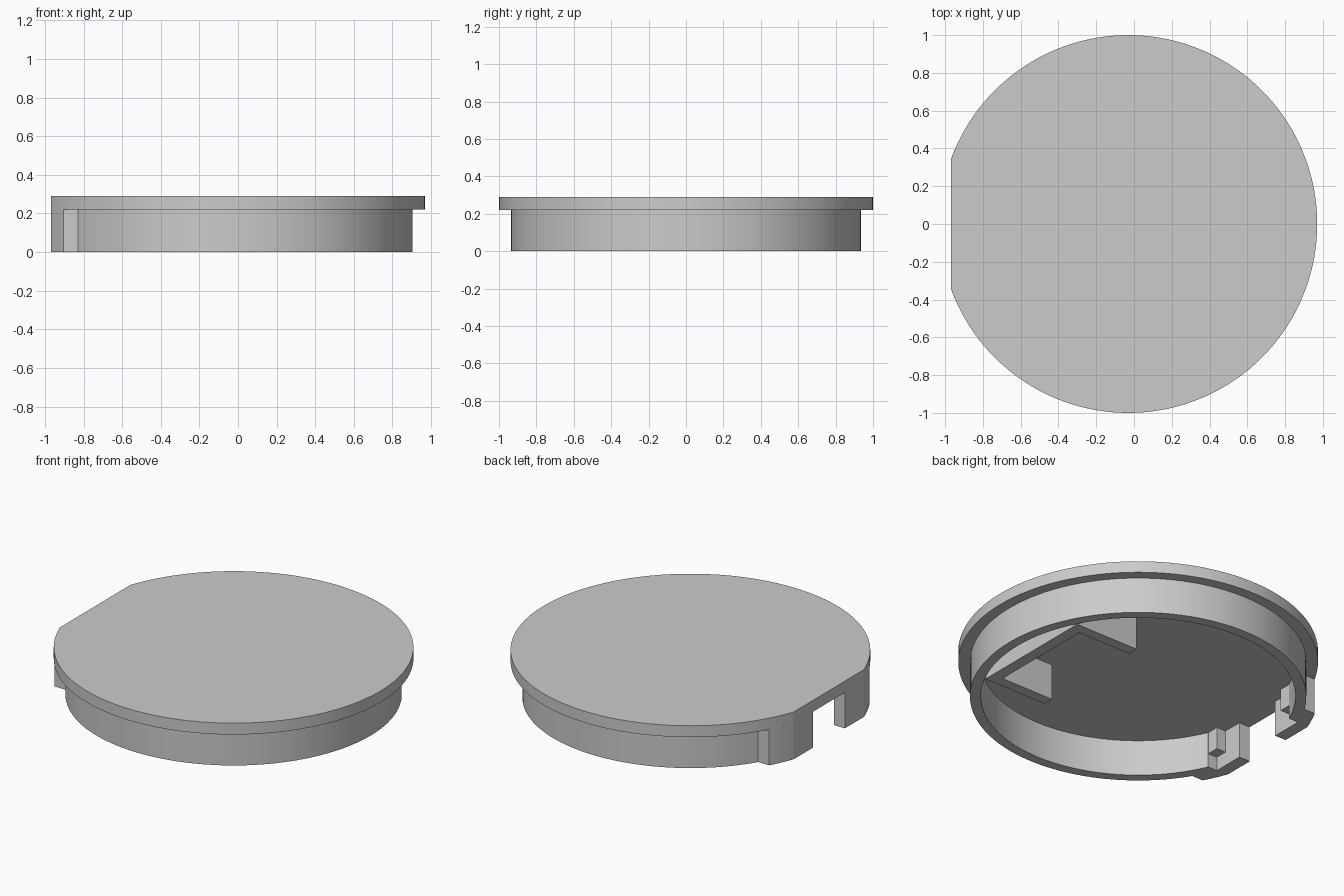
import bpy
import bmesh
from math import asin, cos, sin, pi

if "Cube" in bpy.data.objects:
    bpy.data.objects.remove(bpy.data.objects["Cube"], do_unlink=True)

CENTRE_X = -0.03              # disc axis
LID_Z, TOP_Z = 0.22, 0.29
LID_R, WALL_R, INNER_R = 1.0, 0.935, 0.875
FLAT, FLAT_IN = -0.94, -0.865  # flat side, outer and inner face
NOTCH, POCKET, LUG = 0.155, 0.35, 0.485  # half widths along the flat side

grey = bpy.data.materials.new("light grey plastic")
grey.use_nodes = True
colour = (0.6, 0.6, 0.6, 1)
grey.diffuse_color = colour
grey.node_tree.nodes["Principled BSDF"].inputs["Base Color"].default_value = colour


def arc(radius, start, end, steps):
    """Points on a circle round the disc axis."""
    angles = [start + (end - start) * i / steps for i in range(steps + 1)]
    return [(radius * cos(a), radius * sin(a)) for a in angles]


def mirrored(half):
    """Close an outline with its reflection across y = 0."""
    return half + [(x, -y) for x, y in reversed(half)]


def angle_at(radius, y):
    """Angle on the flat side where the circle reaches height y."""
    return pi - asin(y / radius)


def extrude(name, outline, z0, z1):
    bm = bmesh.new()
    base = bm.faces.new([bm.verts.new((x + CENTRE_X, y, z0)) for x, y in outline])
    result = bmesh.ops.extrude_face_region(bm, geom=[base], use_keep_orig=True)
    top = [v for v in result["geom"] if isinstance(v, bmesh.types.BMVert)]
    bmesh.ops.translate(bm, vec=(0, 0, z1 - z0), verts=top)
    bmesh.ops.recalc_face_normals(bm, faces=bm.faces)
    mesh = bpy.data.meshes.new(name)
    bm.to_mesh(mesh)
    bm.free()
    mesh.materials.append(grey)
    obj = bpy.data.objects.new(name, mesh)
    bpy.context.collection.objects.link(obj)
    bpy.ops.object.select_all(action="DESELECT")
    obj.select_set(True)
    bpy.context.view_layer.objects.active = obj
    bpy.ops.object.shade_smooth_by_angle(angle=pi / 9)
    return obj


# Lid disc with one flat side
flat_half = (LID_R ** 2 - FLAT ** 2) ** 0.5
flat_angle = angle_at(LID_R, flat_half)
extrude("lid", arc(LID_R, -flat_angle, flat_angle, 128), LID_Z, TOP_Z)

# Skirt wall: lug and notch on the flat side, pocket behind it
outer = arc(WALL_R, 0.02, angle_at(WALL_R, LUG), 60)
lug = arc(LID_R, angle_at(LID_R, LUG), flat_angle, 6)
jamb = [(FLAT, NOTCH), (FLAT_IN, NOTCH), (FLAT_IN, POCKET)]
inner = arc(INNER_R, angle_at(INNER_R, POCKET), 0.02, 60)
half_wall = outer + lug + jamb + inner
# The two halves meet at a thin key at the far side
extrude("skirt_left", half_wall, 0, LID_Z)
extrude("skirt_right", [(x, -y) for x, y in half_wall], 0, LID_Z)
extrude("skirt_key", arc(WALL_R, -0.02, 0.02, 1) + arc(INNER_R, 0.02, -0.02, 1), 0, LID_Z)

# Small catch blocks in the pocket corners
for name, side in (("left", 1), ("right", -1)):
    extrude("catch_" + name,
            [(x, y * side) for x, y in ((FLAT_IN, 0.275), (-0.803, 0.275),
                                        (-0.803, POCKET), (FLAT_IN, POCKET))],
            0.085, LID_Z)

# U-shaped rib under the lid, opposite the flat side
extrude("u_rib", mirrored([(0.775, 0.397), (0.345, 0.397), (0.345, 0.332), (0.705, 0.332)])[:4]
        + [(0.705, -0.332), (0.345, -0.332), (0.345, -0.397), (0.775, -0.397)],
        0, LID_Z)
